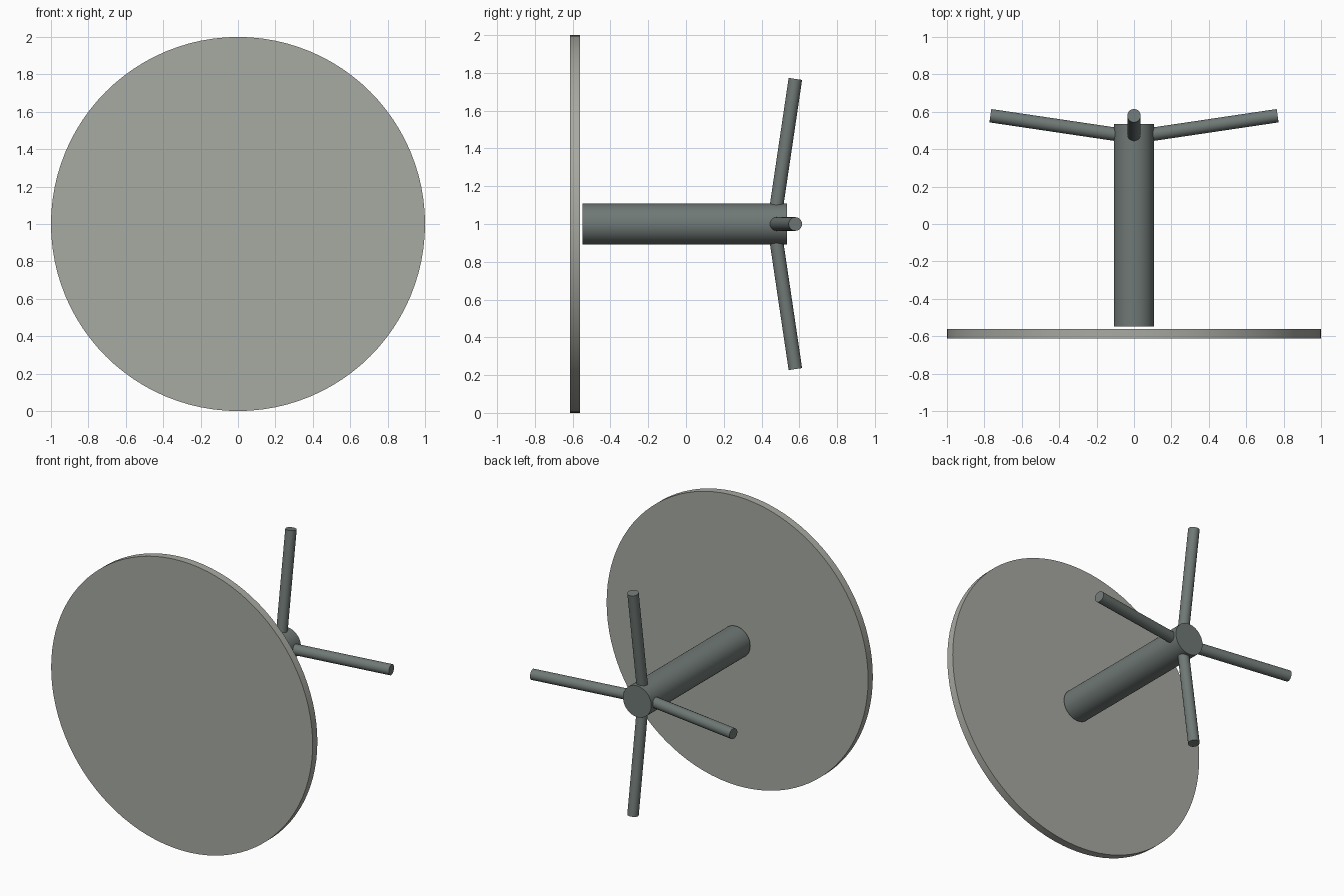
import bpy
from math import radians
from mathutils import Vector, Matrix

if "Cube" in bpy.data.objects:
    bpy.data.objects.remove(bpy.data.objects["Cube"])


def material(name, color):
    m = bpy.data.materials.new(name)
    m.diffuse_color = (*color, 1)
    m.use_nodes = True
    m.node_tree.nodes["Principled BSDF"].inputs["Base Color"].default_value = m.diffuse_color
    return m


def rod(name, start, end, radius, sides, mat):
    """Smooth capped cylinder between two points."""
    a, b = Vector(start), Vector(end)
    bpy.ops.mesh.primitive_cylinder_add(
        vertices=sides, radius=radius, depth=(b - a).length, location=(a + b) / 2,
        rotation=(b - a).to_track_quat('Z', 'Y').to_euler())
    ob = bpy.context.object
    ob.name = name
    ob.data.materials.append(mat)
    bpy.ops.object.shade_smooth_by_angle(angle=radians(30))
    return ob


top_mat = material("pale_grey", (0.39, 0.40, 0.36))
base_mat = material("slate_grey", (0.16, 0.19, 0.18))

# Round top, standing on its edge
rod("table_top", (0, -0.613, 1), (0, -0.561, 1), 1.0, 96, top_mat)

# Central column, just short of the top
rod("column", (0, -0.548, 1), (0, 0.534, 1), 0.108, 48, base_mat)

# Four splayed feet around the column axis
for i, side in enumerate(("right", "upper", "left", "lower")):
    turn = Matrix.Rotation(radians(-90 * i), 3, 'Y')
    start = turn @ Vector((0.04, 0.471, 0))
    end = turn @ Vector((0.768, 0.579, 0))
    up = Vector((0, 0, 1))
    rod(side + "_foot", start + up, end + up, 0.036, 32, base_mat)
